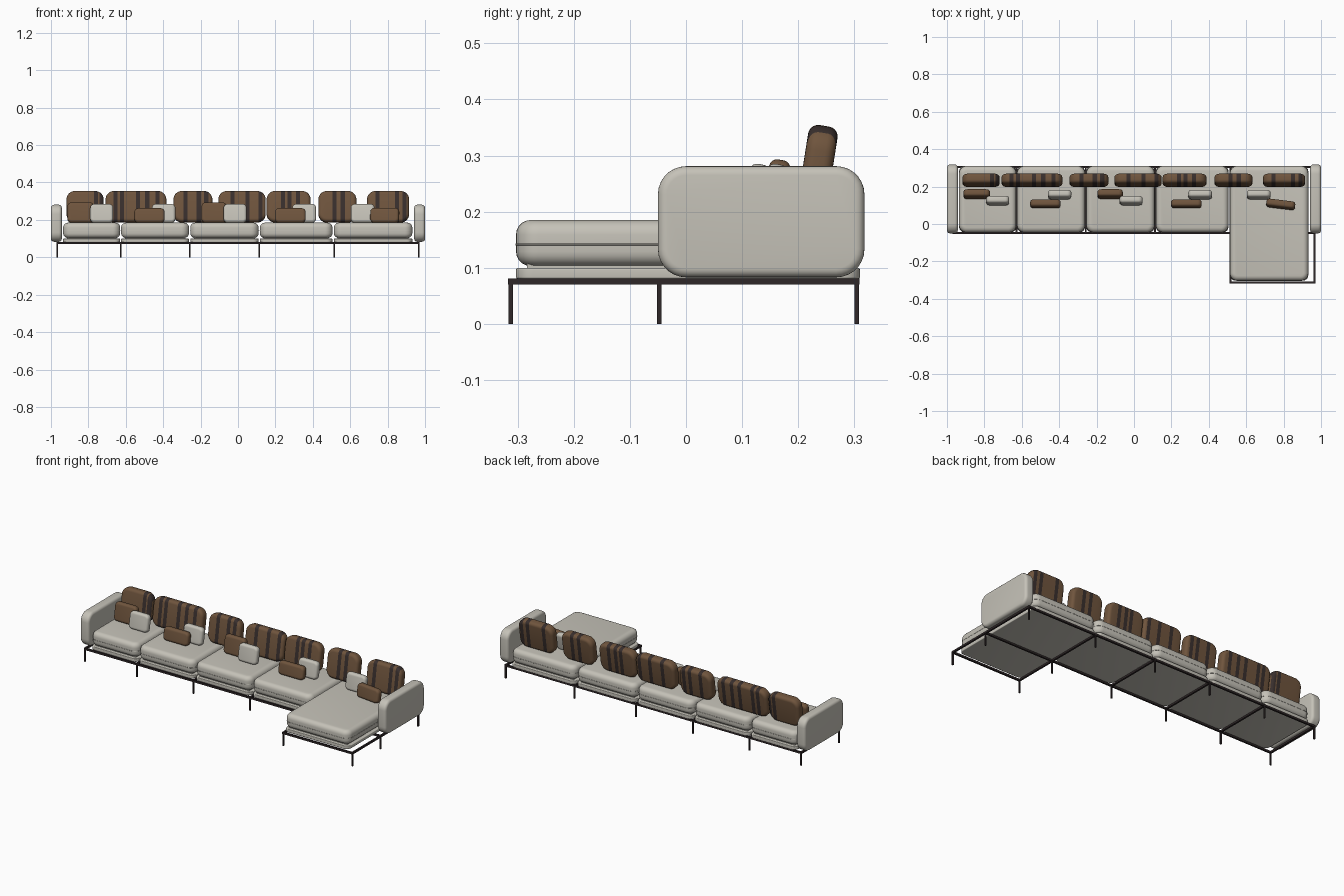
import bpy, bmesh, math
from mathutils import Vector, Matrix

if "Cube" in bpy.data.objects:
    bpy.data.objects.remove(bpy.data.objects["Cube"], do_unlink=True)


def material(name, rgb):
    m = bpy.data.materials.new(name)
    m.use_nodes = True
    m.diffuse_color = (*rgb, 1)
    bsdf = m.node_tree.nodes["Principled BSDF"]
    bsdf.inputs["Base Color"].default_value = (*rgb, 1)
    bsdf.inputs["Roughness"].default_value = 0.8
    return m


FABRIC = material("pale grey fabric", (0.56, 0.54, 0.48))
BROWN = material("brown fabric", (0.16, 0.09, 0.047))
STRIPE = material("dark stripe", (0.04, 0.028, 0.026))
METAL = material("dark metal", (0.028, 0.02, 0.021))


def block(name, lo, hi, mat, axis=2, corner=0, edge=0, lean=0, turn=0, stripes=()):
    """Box from lo to hi; corners rounded about one axis, then its rims softened."""
    lo, hi = Vector(lo), Vector(hi)
    centre, size = (lo + hi) / 2, hi - lo
    bm = bmesh.new()
    bmesh.ops.create_cube(bm, size=1)
    bmesh.ops.scale(bm, vec=size, verts=bm.verts)
    half = size[axis] / 2
    if corner:
        sides = [e for e in bm.edges
                 if abs(e.verts[0].co[axis] - e.verts[1].co[axis]) > half]
        bmesh.ops.bevel(bm, geom=sides, offset=corner, segments=7,
                        profile=0.5, affect='EDGES')
    if edge:
        rims = [e for e in bm.edges
                if abs(e.verts[0].co[axis] - e.verts[1].co[axis]) < 1e-5]
        bmesh.ops.bevel(bm, geom=rims, offset=edge, segments=5,
                        profile=0.5, affect='EDGES', clamp_overlap=True)
    # Cut stripe borders across the width and recolour the faces between them
    for a, b in stripes:
        for x in (a, b):
            bmesh.ops.bisect_plane(bm, geom=bm.verts[:] + bm.edges[:] + bm.faces[:],
                                   plane_co=(x - centre.x, 0, 0), plane_no=(1, 0, 0))
    for f in bm.faces:
        x = f.calc_center_median().x + centre.x
        f.material_index = int(any(a < x < b for a, b in stripes))
    spin = Matrix.Rotation(math.radians(turn), 4, 'Z') @ Matrix.Rotation(math.radians(-lean), 4, 'X')
    bm.transform(Matrix.Translation(centre) @ spin)
    mesh = bpy.data.meshes.new(name)
    bm.to_mesh(mesh)
    bm.free()
    mesh.materials.append(mat)
    if stripes:
        mesh.materials.append(STRIPE)
    ob = bpy.data.objects.new(name, mesh)
    bpy.context.collection.objects.link(ob)
    if edge:
        bpy.ops.object.select_all(action='DESELECT')
        ob.select_set(True)
        bpy.context.view_layer.objects.active = ob
        bpy.ops.object.shade_smooth_by_angle(angle=math.radians(40))
    return ob


# Seats: plinth, cushion and piping for each module; the last is the chaise
BACK, FRONT, CHAISE = 0.31, -0.045, -0.303
modules = [(-0.935, -0.63), (-0.625, -0.262), (-0.255, 0.11), (0.117, 0.505), (0.513, 0.932)]
for i, (a, b) in enumerate(modules):
    y = CHAISE if i == 4 else FRONT
    block("seat_base", (a, y, 0.08), (b, BACK, 0.1), FABRIC, corner=0.03, edge=0.004)
    block("seat_core", (a + 0.02, y + 0.02, 0.095), (b - 0.02, BACK - 0.02, 0.11), FABRIC)
    block("seat_cushion", (a, y, 0.103), (b, BACK, 0.185), FABRIC, corner=0.04, edge=0.026)
    block("seat_piping", (a - 0.001, y - 0.001, 0.14), (b + 0.001, BACK + 0.001, 0.143),
          FABRIC, corner=0.04, edge=0.001)

# Arms
for side in (-1, 1):
    x0, x1 = sorted((side * 0.942, side))
    block("arm", (x0, -0.05, 0.083), (x1, 0.318, 0.281), FABRIC, axis=0, corner=0.05, edge=0.016)

# Frame rails and legs
T = 0.005


def rail(name, x0, y0, x1, y1):
    block(name, (x0 - T, y0 - T, 0.07), (x1 + T, y1 + T, 0.081), METAL)


R, MID, LOW, TOP = 0.966, -0.048, -0.312, 0.304
leg_x = [-R, -0.628, -0.258, 0.113, 0.515, R]
rail("back_rail", -R, TOP, R, TOP)
rail("front_rail", -R, MID, R, MID)
rail("chaise_rail", leg_x[4], LOW, R, LOW)
for x in leg_x:
    chaise = x > 0.5
    rail("cross_rail", x, LOW if chaise else MID, x, TOP)
    for y in [TOP, MID] + [LOW] * chaise:
        block("leg", (x - 0.004, y - 0.004, 0), (x + 0.004, y + 0.004, 0.075), METAL)

# Striped back cushions: left edge, right edge, stripe centres
backs = [(-0.917, -0.718, (-0.76, -0.73)),
         (-0.708, -0.383, (-0.655, -0.62, -0.535, -0.485, -0.43)),
         (-0.345, -0.137, (-0.28, -0.21, -0.17)),
         (-0.105, 0.148, (-0.03, 0.05, 0.12)),
         (0.153, 0.388, (0.24, 0.275, 0.32)),
         (0.43, 0.633, (0.515, 0.56)),
         (0.69, 0.915, (0.745, 0.85, 0.89))]
for a, b, marks in backs:
    block("back_cushion", (a, 0.207, 0.186), (b, 0.26, 0.354), BROWN, axis=1,
          corner=0.045, edge=0.018, lean=9, stripes=[(m - 0.011, m + 0.011) for m in marks])

# Scatter pillows: left edge, right edge, middle depth, top height, fabric, turn
pillows = [(-0.912, -0.77, 0.16, 0.293, BROWN, 0), (-0.79, -0.667, 0.125, 0.285, FABRIC, 0),
           (-0.555, -0.392, 0.108, 0.262, BROWN, 0), (-0.46, -0.335, 0.157, 0.285, FABRIC, 0),
           (-0.195, -0.06, 0.16, 0.293, BROWN, 0), (-0.077, 0.046, 0.125, 0.285, FABRIC, 0),
           (0.197, 0.362, 0.108, 0.262, BROWN, 0), (0.29, 0.417, 0.157, 0.285, FABRIC, 0),
           (0.603, 0.73, 0.157, 0.285, FABRIC, 0), (0.707, 0.862, 0.105, 0.264, BROWN, -7)]
for a, b, y, top, mat, turn in pillows:
    block("scatter_pillow", (a, y - 0.019, 0.184), (b, y + 0.019, top), mat, axis=1,
          corner=0.022, edge=0.014, lean=10, turn=turn)
